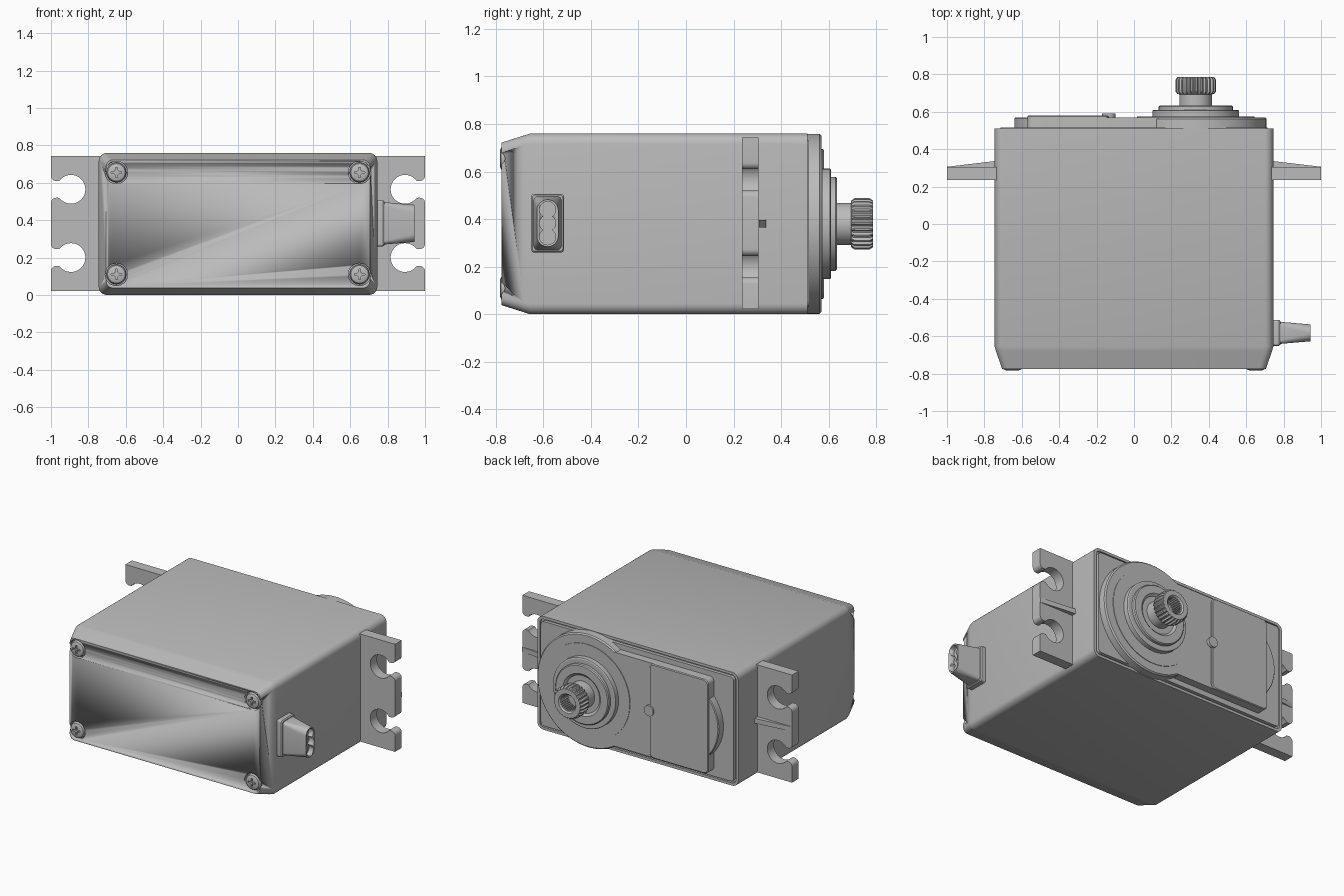
import bpy, bmesh, math
from math import sin, cos, pi, radians

if "Cube" in bpy.data.objects:
    bpy.data.objects.remove(bpy.data.objects["Cube"])

grey = bpy.data.materials.new("grey plastic")
grey.diffuse_color = (0.5, 0.5, 0.5, 1)
grey.use_nodes = True
grey.node_tree.nodes["Principled BSDF"].inputs["Base Color"].default_value = grey.diffuse_color
MID = 0.38      # height of the case centre line
AXIS = 0.33     # x of the output shaft


def loft(name, rings, angle=30):
    """Skin equal-length rings of 3D points and cap both ends."""
    bm = bmesh.new()
    vs = [[bm.verts.new(p) for p in r] for r in rings]
    n = len(vs[0])
    for a, b in zip(vs, vs[1:]):
        for i in range(n):
            j = (i + 1) % n
            bm.faces.new((a[i], a[j], b[j], b[i]))
    bm.faces.new(vs[0])
    bm.faces.new(vs[-1])
    bmesh.ops.recalc_face_normals(bm, faces=bm.faces)
    me = bpy.data.meshes.new(name)
    bm.to_mesh(me)
    bm.free()
    me.materials.append(grey)
    ob = bpy.data.objects.new(name, me)
    bpy.context.collection.objects.link(ob)
    bpy.ops.object.select_all(action='DESELECT')
    ob.select_set(True)
    bpy.context.view_layer.objects.active = ob
    bpy.ops.object.shade_smooth_by_angle(angle=radians(angle))
    return ob


def rrect(hw, hh, r, cx=0, cz=MID, seg=6):
    """Rounded rectangle outline in 2D."""
    pts = []
    for k, (sx, sz) in enumerate([(1, 1), (-1, 1), (-1, -1), (1, -1)]):
        for i in range(seg + 1):
            a = (k + i / seg) * pi / 2
            pts.append((cx + sx * (hw - r) + r * cos(a), cz + sz * (hh - r) + r * sin(a)))
    return pts


def polar(radius, cx, cz, n):
    """Closed outline from a radius, or from a radius for each index."""
    f = radius if callable(radius) else lambda i: radius
    return [(cx + f(i) * cos(2 * pi * i / n), cz + f(i) * sin(2 * pi * i / n)) for i in range(n)]


def at_y(pts, y):
    return [(a, y, b) for a, b in pts]


def at_x(pts, x):
    return [(x, a, b) for a, b in pts]


def lathe(name, steps, cx, cz, n=48):
    """Turned part along y; steps are (radius, y)."""
    return loft(name, [at_y(polar(r, cx, cz, n), y) for r, y in steps])


def cut(target, cutter):
    cutter.hide_render = True
    cutter.hide_viewport = True
    m = target.modifiers.new("cut", 'BOOLEAN')
    m.operation, m.solver, m.object = 'DIFFERENCE', 'EXACT', cutter


# Case with tapered front and a grooved rear cover
case = loft("case", [at_y(rrect(w, h, r), y) for w, h, r, y in [
    (.705, .342, .035, -.775), (.738, .372, .04, -.68), (.745, .38, .045, -.655),
    (.745, .38, .045, .51), (.727, .362, .03, .51), (.727, .362, .03, .495),
    (.715, .35, .025, .495), (.715, .35, .025, .517)]])

# Corner screws in counterbores
for sx in (-1, 1):
    for z in (.11, .655):
        x = sx * .65
        cut(case, lathe("screw_hole_cutter", [(.06, -.85), (.06, -.75)], x, z, 32))
        cross = lambda i: .028 if i % 8 in (0, 1, 7) else .013
        loft("screw", [at_y(polar(f, x, z, 32), y) for f, y in [
            (.053, -.74), (.053, -.765), (.047, -.777), (.034, -.783),
            (cross, -.783), (cross, -.762)]])

# Gearbox cover: round housing, long plate, motor bulge and raised panel
lathe("gear_housing", [(.378, .45), (.378, .562), (.37, .57)], AXIS, MID, 96)
loft("cover_plate", [at_y(rrect(.44, .315, .03, -.13), y) for y in (.5, .57)])
lathe("motor_bulge", [(.29, .5), (.29, .565), (.285, .57)], -.35, MID, 64)
loft("raised_panel", [at_y(rrect(w, h, .03, -.352), y) for w, h, y in
                      [(.218, .315, .5), (.218, .315, .575), (.213, .31, .58)]])
lathe("panel_catch", [(.035, .55), (.035, .59)], -.135, MID, 24)

# Stepped bearing boss and shaft
lathe("bearing_boss", [(.315, .56), (.315, .574), (.232, .574), (.232, .606), (.226, .61),
                       (.198, .61), (.198, .628), (.192, .634), (.14, .634), (.125, .622),
                       (.1, .622)], AXIS, MID, 64)
lathe("output_shaft", [(.088, .6), (.088, .70)], AXIS, MID)

# Splined shaft head with a toothed bore
TEETH = 25


def spline(hi, lo):
    return polar(lambda i: hi if i % 4 < 2 else lo, AXIS, MID, TEETH * 4)


loft("spline_head", [at_y(spline(a, b), y) for a, b, y in [
    (.085, .085, .693), (.098, .094, .695), (.108, .097, .708), (.108, .097, .772),
    (.098, .094, .787), (.064, .064, .787), (.056, .056, .778), (.056, .049, .77),
    (.056, .049, .70)]], 25)


# Mounting ears with keyhole notches
def ear_outline():
    pts = [(.73, .022), (1, .022)]
    for c in (.2, .565):
        arc = lambda cx, cz, r, a0, a1, n: [
            (cx + r * cos(radians(a0 + (a1 - a0) * i / n)),
             cz + r * sin(radians(a0 + (a1 - a0) * i / n))) for i in range(n + 1)]
        pts += arc(.972, c - .073, .028, 0, 90, 6)
        pts += arc(.893, c, .077, -36, -324, 28)
        pts += arc(.972, c + .073, .028, -90, 0, 6)
    return pts + [(1, .743), (.73, .743)]


for s, side in ((1, "right"), (-1, "left")):
    outline = [(s * x, z) for x, z in ear_outline()]
    loft(side + "_ear", [at_y(outline, y) for y in (.235, .305)])
    rib = [(s * .73, .29), (s * 1, .29), (s * 1, .306), (s * .73, .338)]
    loft(side + "_ear_rib", [[(x, y, z) for x, y in rib] for z in (.364, .396)])

# Cable boot with three wire holes
CY, CZ = -.582, .383
boot = loft("cable_boot", [at_x(rrect(w, h, r, CY, CZ), x) for w, h, r, x in [
    (.069, .123, .012, .72), (.069, .123, .012, .775), (.064, .118, .012, .782),
    (.059, .113, .02, .782), (.045, .099, .0445, .943)]])
for k in (-1, 0, 1):
    cut(boot, loft("wire_hole_cutter", [
        at_x(polar(.034, CY, CZ + k * .057, 24), x) for x in (.91, 1.0)]))
